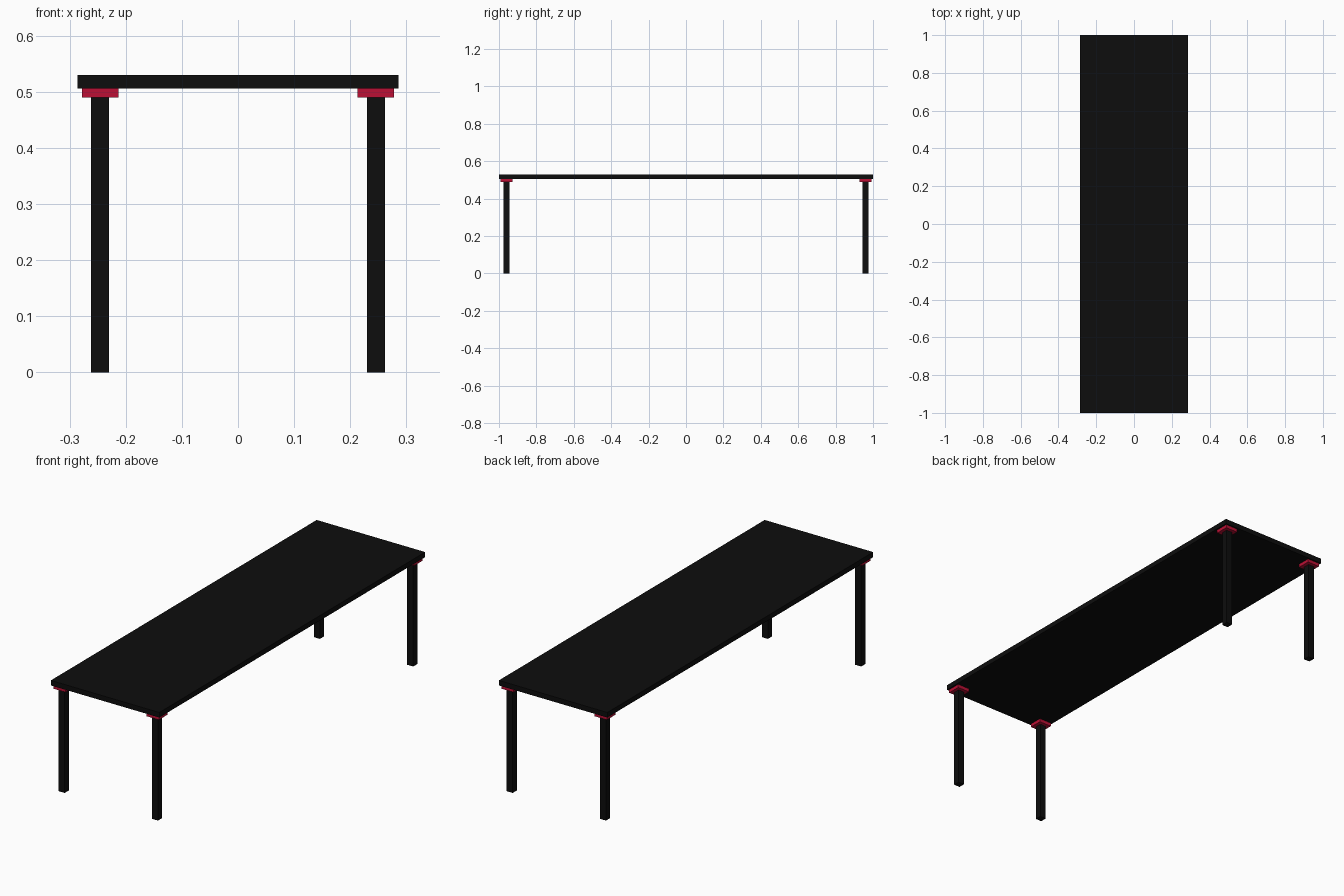
import bpy

if "Cube" in bpy.data.objects:
    bpy.data.objects.remove(bpy.data.objects["Cube"])


def material(name, rgb):
    mat = bpy.data.materials.new(name)
    mat.diffuse_color = (*rgb, 1)
    mat.use_nodes = True
    mat.node_tree.nodes["Principled BSDF"].inputs["Base Color"].default_value = mat.diffuse_color
    return mat


def box(name, x, y, z0, z1, width, depth, mat):
    bpy.ops.mesh.primitive_cube_add(size=1, location=(x, y, (z0 + z1) / 2))
    obj = bpy.context.object
    obj.name = name
    obj.scale = (width, depth, z1 - z0)
    bpy.ops.object.transform_apply(location=False, rotation=False, scale=True)
    obj.data.materials.append(mat)
    return obj


black = material("black", (0.004, 0.004, 0.004))
red = material("red", (0.5, 0.005, 0.035))

LEG_X, LEG_Y = 0.2457, 0.96
PLATE_Z, TOP_Z, HEIGHT = 0.49, 0.506, 0.53

# Tabletop
box("tabletop", 0, 0, TOP_Z, HEIGHT, 0.5714, 2.0, black)

# Four square legs, each with a mounting plate under the top
for side, sx in (("left", -1), ("right", 1)):
    for end, sy in (("front", -1), ("back", 1)):
        x, y = sx * LEG_X, sy * LEG_Y
        box(f"{end}_{side}_leg", x, y, 0, PLATE_Z, 0.032, 0.032, black)
        box(f"{end}_{side}_mounting_plate", x, y, PLATE_Z, TOP_Z, 0.065, 0.065, red)
